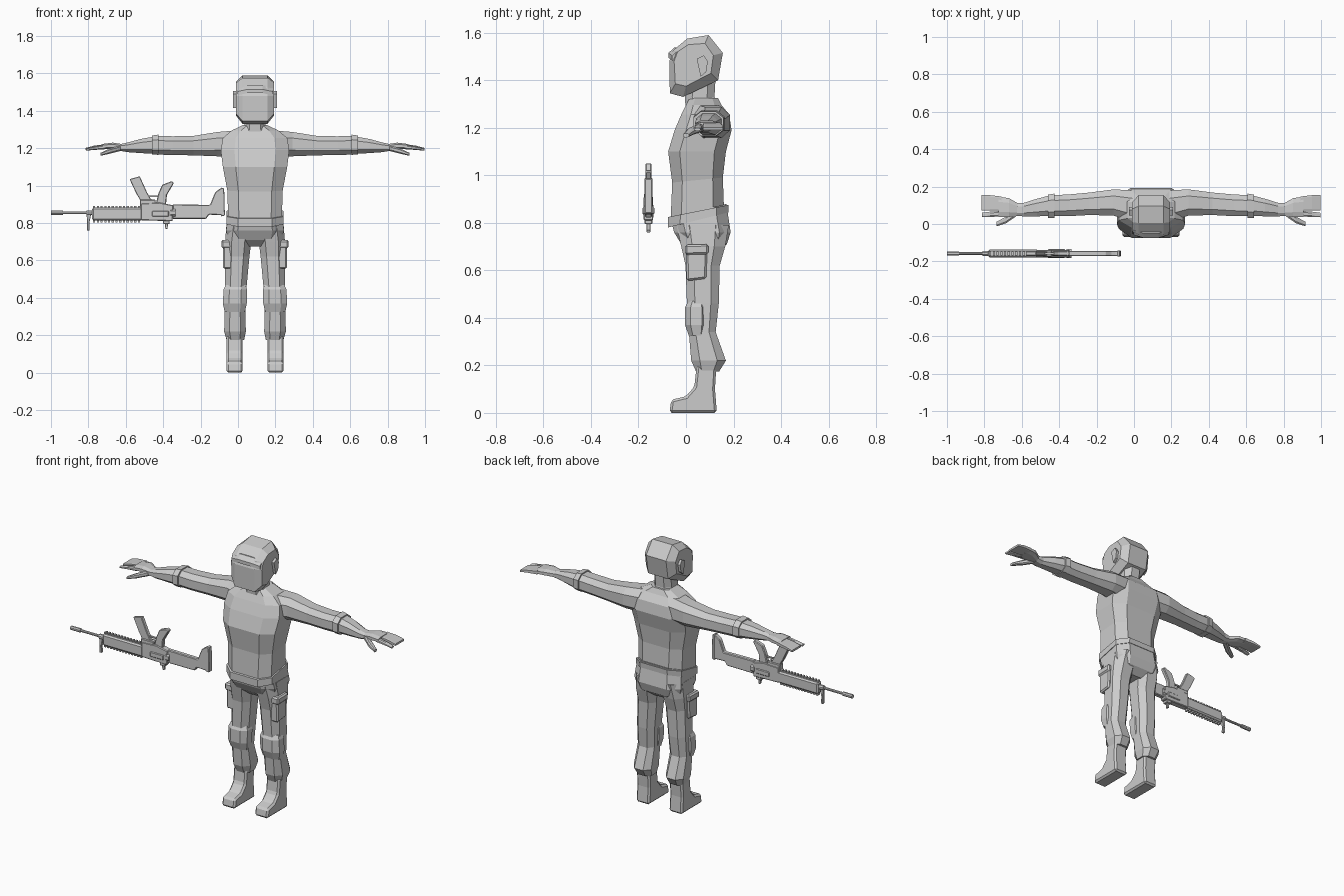
import bpy, bmesh
from mathutils import Vector

CX = 0.091      # figure's centre line
GY = -0.158     # rifle's centre plane


def make(name, layers):
    """Skin a stack of equal-length point loops and cap both ends."""
    bm = bmesh.new()
    rows = [[bm.verts.new(p) for p in loop] for loop in layers]
    n = len(rows[0])
    for a, b in zip(rows, rows[1:]):
        for i in range(n):
            j = (i + 1) % n
            bm.faces.new((a[i], a[j], b[j], b[i]))
    bm.faces.new(rows[0])
    bm.faces.new(rows[-1][::-1])
    bmesh.ops.recalc_face_normals(bm, faces=bm.faces)
    me = bpy.data.meshes.new(name)
    bm.to_mesh(me)
    bm.free()
    ob = bpy.data.objects.new(name, me)
    bpy.context.collection.objects.link(ob)
    return ob


def bevel(ob, w):
    m = ob.modifiers.new("bevel", 'BEVEL')
    m.width, m.segments = w, 1
    return ob


def octagon(ru, rv, k):
    return [(ru, -rv*k), (ru, rv*k), (ru*k, rv), (-ru*k, rv),
            (-ru, rv*k), (-ru, -rv*k), (-ru*k, -rv), (ru*k, -rv)]


def loft_z(name, rings, k=0.5, side=1):
    """rings: z, x from centre line, y front, y back, half width, tilt"""
    layers = []
    for z, x, y0, y1, rx, tilt in rings:
        cy, ry = (y0 + y1)/2, (y1 - y0)/2
        layers.append([(CX + side*(x + u), cy + v, z + tilt*v) for u, v in octagon(rx, ry, k)])
    return make(name, layers)


def loft_x(name, rings, side=1, k=0.5):
    """rings: x from centre line, y, z, half depth, half height"""
    return make(name, [[(CX + side*x, y + u, z + v) for u, v in octagon(ry, rz, k)]
                       for x, y, z, ry, rz in rings])


def prism_x(name, yz, x0, x1):
    return make(name, [[(x, y, z) for y, z in yz] for x in (x0, x1)])


def gun(name, xz, half, bev=0.004):
    ob = make(name, [[(x, y, z) for x, z in xz] for y in (GY - half, GY + half)])
    return bevel(ob, bev) if bev else ob


def gun_box(name, x0, x1, z0, z1, half, bev=0.0):
    return gun(name, [(x0, z0), (x1, z0), (x1, z1), (x0, z1)], half, bev)


def gun_tube(name, x0, x1, r, z=0.855):
    return make(name, [[(x, GY + u, z + v) for u, v in octagon(r, r, 0.42)] for x in (x0, x1)])


# torso, belt, hips, neck
loft_z("torso", [(0.83, 0, -0.065, 0.16, 0.143, 0.25), (0.98, 0, -0.058, 0.155, 0.148, 0.1),
                 (1.10, 0, -0.075, 0.168, 0.172, 0), (1.19, 0, -0.048, 0.192, 0.183, 0),
                 (1.255, 0, -0.02, 0.182, 0.172, 0), (1.295, 0, 0.0, 0.15, 0.125, 0),
                 (1.325, 0, 0.015, 0.135, 0.062, 0)], 0.6)
loft_z("belt", [(0.812, 0, -0.075, 0.178, 0.152, 0.25), (0.85, 0, -0.075, 0.18, 0.152, 0.2)], 0.6)
loft_z("hips", [(0.85, 0, -0.065, 0.17, 0.145, 0.25), (0.76, 0, -0.05, 0.188, 0.155, 0),
                (0.71, 0, -0.02, 0.172, 0.14, 0), (0.675, 0, 0.02, 0.13, 0.06, 0)], 0.6)
loft_z("neck", [(1.26, 0, 0.0, 0.15, 0.068, 0), (1.33, 0, -0.005, 0.12, 0.056, 0),
                (1.42, 0, 0.0, 0.125, 0.056, 0)])

# head: side profile, narrower towards the temples
face = [(-0.068, 1.345), (-0.012, 1.33), (0.135, 1.40), (0.155, 1.515),
        (0.095, 1.59), (0.005, 1.575), (-0.055, 1.525), (-0.07, 1.48)]
temple = [(-0.045, 1.385), (0.0, 1.375), (0.105, 1.43), (0.115, 1.505),
          (0.08, 1.555), (0.01, 1.55), (-0.035, 1.52), (-0.05, 1.48)]
make("head", [[(CX + x, y, z) for y, z in prof] for x, prof in
              ((-0.102, temple), (-0.066, face), (0.066, face), (0.102, temple))])
brim = [(-0.07, 1.487), (-0.07, 1.507), (-0.045, 1.53), (0.0, 1.525), (0.0, 1.495)]
mid = [(y - 0.004, z + 0.008) for y, z in brim]
side_brim = [(y + 0.012, z - 0.004) for y, z in brim]
make("cap_brim", [[(CX + x, y, z) for y, z in p] for x, p in
                  ((-0.095, side_brim), (-0.04, mid), (0.04, mid), (0.095, side_brim))])

for s, tag in ((-1, "right"), (1, "left")):
    # ear
    ear = [(0.045, 1.49), (0.075, 1.505), (0.092, 1.48), (0.085, 1.435), (0.062, 1.415)]
    prism_x("ear_" + tag, ear, CX + s*0.085, CX + s*0.117)
    # sleeve, cuff and forearm
    loft_x("sleeve_" + tag, [(0.10, 0.095, 1.225, 0.085, 0.07), (0.20, 0.115, 1.222, 0.07, 0.065),
                             (0.33, 0.108, 1.214, 0.06, 0.052), (0.44, 0.10, 1.214, 0.058, 0.05),
                             (0.52, 0.098, 1.216, 0.056, 0.05)], s)
    loft_x("cuff_" + tag, [(0.515, 0.097, 1.219, 0.066, 0.054),
                           (0.55, 0.094, 1.217, 0.063, 0.051)], s)
    loft_x("forearm_" + tag, [(0.54, 0.098, 1.216, 0.055, 0.046), (0.61, 0.088, 1.212, 0.047, 0.038),
                              (0.68, 0.077, 1.205, 0.036, 0.026), (0.72, 0.077, 1.204, 0.034, 0.018)], s)
    # hand
    loft_x("palm_" + tag, [(0.71, 0.077, 1.204, 0.033, 0.018), (0.76, 0.088, 1.212, 0.05, 0.018),
                           (0.815, 0.092, 1.21, 0.054, 0.013)], s)
    loft_x("index_finger_" + tag, [(0.80, 0.055, 1.207, 0.015, 0.012), (0.86, 0.052, 1.2, 0.014, 0.009),
                                   (0.905, 0.048, 1.193, 0.012, 0.006)], s)
    loft_x("fingers_" + tag, [(0.80, 0.11, 1.21, 0.037, 0.012), (0.86, 0.113, 1.205, 0.041, 0.009),
                              (0.906, 0.114, 1.196, 0.042, 0.006)], s, 0.8)
    loft_x("thumb_" + tag, [(0.72, 0.062, 1.2, 0.02, 0.015), (0.775, 0.022, 1.185, 0.018, 0.014),
                            (0.825, 0.0, 1.168, 0.012, 0.008)], s)
    # trouser leg
    loft_z("trouser_leg_" + tag, [(0.79, 0.075, -0.04, 0.18, 0.078, 0), (0.70, 0.09, -0.02, 0.165, 0.07, 0),
                                  (0.62, 0.094, -0.002, 0.142, 0.064, 0), (0.46, 0.103, 0.004, 0.138, 0.058, 0),
                                  (0.34, 0.107, 0.012, 0.125, 0.055, 0), (0.22, 0.107, 0.022, 0.168, 0.058, 0),
                                  (0.175, 0.105, 0.042, 0.14, 0.047, 0)], side=s)
    # knee pad
    loft_z("knee_pad_" + tag, [(0.47, 0.104, 0.01, 0.08, 0.053, 0), (0.445, 0.105, -0.004, 0.09, 0.063, 0),
                               (0.37, 0.108, -0.004, 0.09, 0.064, 0), (0.325, 0.108, 0.012, 0.08, 0.054, 0)],
           side=s)
    # thigh pocket with flap
    pocket = [(0.003, 0.555), (0.085, 0.565), (0.09, 0.70), (0.0, 0.70)]
    bevel(prism_x("pocket_" + tag, pocket, CX + s*0.11, CX + s*0.171), 0.008)
    flap = [(-0.004, 0.665), (0.094, 0.668), (0.094, 0.71), (-0.004, 0.708)]
    bevel(prism_x("pocket_flap_" + tag, flap, CX + s*0.115, CX + s*0.179), 0.008)
    # boot
    boot = [(-0.07, 0), (0.13, 0), (0.122, 0.10), (0.128, 0.20), (0.045, 0.20),
            (0.035, 0.11), (0.0, 0.07), (-0.062, 0.055)]
    bevel(prism_x("boot_" + tag, boot, CX + s*0.066, CX + s*0.153), 0.01)

# rifle, lying upside down: barrel group
gun_tube("barrel", -0.95, -0.76, 0.007)
gun_tube("muzzle_brake", -1.0, -0.935, 0.011)
gun_tube("gas_block", -0.81, -0.77, 0.013)
gun_box("handguard", -0.78, -0.51, 0.815, 0.883, 0.021, 0.008)
for i in range(13):
    x = -0.775 + i*0.02
    gun_box("rail_tooth_top", x, x + 0.011, 0.88, 0.892, 0.011)
    gun_box("rail_tooth_bottom", x, x + 0.011, 0.803, 0.817, 0.011)

# receiver, magazine, grip
gun("receiver", [(-0.52, 0.815), (-0.35, 0.81), (-0.345, 0.895), (-0.42, 0.91), (-0.52, 0.905)], 0.02)
gun_box("magazine_well", -0.525, -0.44, 0.87, 0.925, 0.018, 0.004)
gun("magazine", [(-0.51, 0.90), (-0.45, 0.90), (-0.487, 0.965), (-0.525, 1.05), (-0.58, 1.035),
                 (-0.545, 0.96)], 0.012, 0.003)
gun("grip", [(-0.44, 0.90), (-0.385, 0.90), (-0.38, 0.95), (-0.342, 1.015), (-0.355, 1.024),
             (-0.405, 1.005), (-0.425, 0.96)], 0.013)
gun_box("trigger_guard", -0.49, -0.425, 0.94, 0.947, 0.006)
gun("trigger", [(-0.466, 0.90), (-0.455, 0.90), (-0.46, 0.935)], 0.003, 0)
gun_tube("charging_knob", -0.36, -0.335, 0.024)
bolt = gun_box("bolt_cover", -0.46, -0.37, 0.835, 0.865, 0.025, 0.004)

# stock and sights
gun("stock", [(-0.35, 0.90), (-0.15, 0.897), (-0.122, 0.965), (-0.095, 0.985), (-0.085, 0.985),
              (-0.085, 0.842), (-0.155, 0.845), (-0.17, 0.823), (-0.35, 0.822)], 0.014)
gun("butt_pad", [(-0.09, 0.99), (-0.074, 0.985), (-0.07, 0.84), (-0.09, 0.835)], 0.016, 0.003)
gun("front_sight", [(-0.81, 0.85), (-0.785, 0.85), (-0.795, 0.80), (-0.793, 0.76), (-0.808, 0.76),
                    (-0.806, 0.80)], 0.008, 0.002)
gun_box("rear_sight_base", -0.40, -0.365, 0.795, 0.815, 0.016, 0.003)
gun("rear_sight", [(-0.392, 0.80), (-0.375, 0.80), (-0.376, 0.768), (-0.388, 0.768)], 0.008, 0.002)
